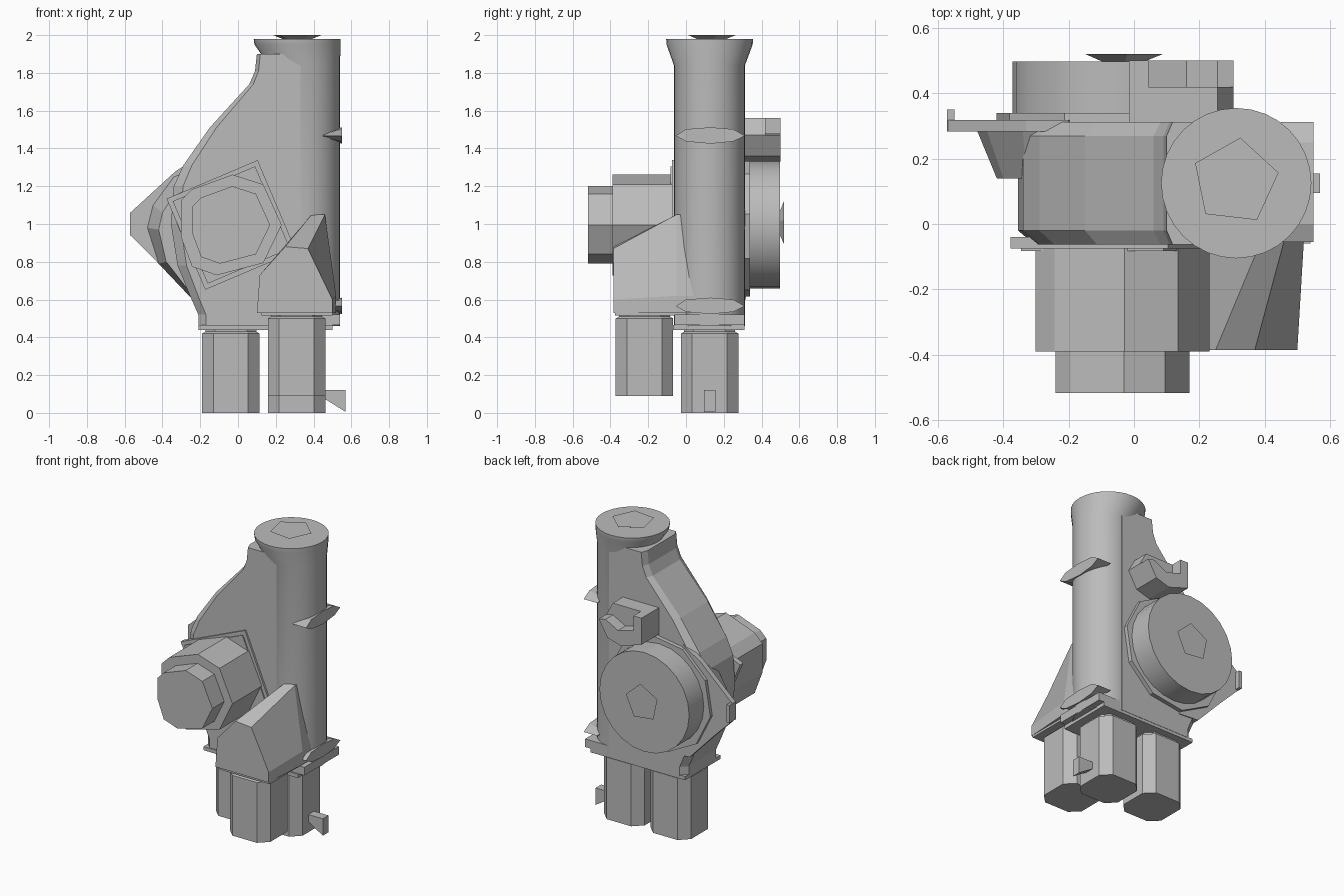
import bpy, bmesh
from math import sin, cos, pi, radians

cube = bpy.data.objects.get("Cube")
if cube:
    bpy.data.objects.remove(cube, do_unlink=True)

GREY = 0.5
grey = bpy.data.materials.new("plain grey")
grey.use_nodes = True
grey.diffuse_color = (GREY, GREY, GREY, 1)
for node in grey.node_tree.nodes:
    if node.type == 'BSDF_PRINCIPLED':
        node.inputs["Base Color"].default_value = (GREY, GREY, GREY, 1)


def loft(name, rings, smooth=False):
    """Skin a list of equal-length 3D rings and cap both ends."""
    bm = bmesh.new()
    loops = [[bm.verts.new(p) for p in ring] for ring in rings]
    n = len(loops[0])
    for a, b in zip(loops, loops[1:]):
        for i in range(n):
            j = (i + 1) % n
            bm.faces.new((a[i], a[j], b[j], b[i]))
    bm.faces.new(loops[0])
    bm.faces.new(loops[-1])
    bmesh.ops.recalc_face_normals(bm, faces=bm.faces)
    mesh = bpy.data.meshes.new(name)
    bm.to_mesh(mesh)
    bm.free()
    mesh.materials.append(grey)
    if smooth:
        for p in mesh.polygons:
            p.use_smooth = True
        mesh.set_sharp_from_angle(angle=radians(35))
    ob = bpy.data.objects.new(name, mesh)
    bpy.context.collection.objects.link(ob)
    return ob


def at_y(profile, y):
    return [(x, y, z) for x, z in profile]


def at_z(profile, z):
    return [(x, y, z) for x, y in profile]


def slab_y(name, profile, y0, y1, smooth=False):
    return loft(name, [at_y(profile, y0), at_y(profile, y1)], smooth)


def ngon(cx, cy, r, n, turn=0.0):
    return [(cx + r * cos(turn + 2 * pi * i / n), cy + r * sin(turn + 2 * pi * i / n))
            for i in range(n)]


def chamfered(cx, cy, h, c):
    """Square of half width h with corners cut by c."""
    k = h - c
    return [(cx + x, cy + y) for x, y in
            ((h, -k), (h, k), (k, h), (-k, h), (-h, k), (-h, -k), (-k, -h), (k, -h))]


def rect(x0, x1, y0, y1):
    return [(x0, y0), (x1, y0), (x1, y1), (x0, y1)]


# Main body: tall profile with chamfered left rim
body = [(0.36, 0.46), (-0.21, 0.46), (-0.21, 0.52), (-0.25, 0.61), (-0.32, 0.78),
        (-0.355, 1.0), (-0.34, 1.2), (-0.29, 1.31), (-0.15, 1.51), (0.06, 1.74),
        (0.09, 1.81), (0.1, 1.9), (0.36, 1.9)]


def narrowed(f):
    return [(0.36 + (x - 0.36) * f, z) for x, z in body]


loft("body", [at_y(narrowed(0.93), -0.062), at_y(body, -0.02),
              at_y(body, 0.27), at_y(narrowed(0.93), 0.312)])

# Round column with flared head
column = [(0.352, 0.124, 0.188, 0.46), (0.352, 0.124, 0.188, 1.84),
          (0.315, 0.125, 0.228, 1.95), (0.313, 0.125, 0.23, 1.98)]
loft("column", [at_z(ngon(x, y, r, 32), z) for x, y, r, z in column], True)

# Flared five-sided studs on the head and the rear drum
loft("head_stud", [at_z(ngon(0.31, 0.13, 0.07, 5, 0.2), 1.975),
                   at_z(ngon(0.31, 0.13, 0.135, 5, 0.2), 2.0)])
loft("drum_stud", [at_y(ngon(-0.035, 1.0, 0.05, 5, 0.2), 0.49),
                   at_y(ngon(-0.035, 1.0, 0.125, 5, 0.2), 0.52)])

# Rear drum on its faceted collar
slab_y("drum_collar", ngon(-0.04, 0.995, 0.385, 10, 0.15), 0.28, 0.34)
slab_y("drum", ngon(-0.035, 0.995, 0.337, 24), 0.3, 0.497, True)

# Front knob: thin square plates, large block and smaller cap
slab_y("knob_plate", ngon(-0.035, 0.995, 0.37, 4, radians(68)), -0.075, -0.04)
slab_y("knob_seat", ngon(-0.035, 0.995, 0.335, 4, radians(68)), -0.083, -0.07)
knob = [(-0.205, 0.1), (-0.16, 0.145), (0.005, 0.205), (0.13, 0.165),
        (0.205, 0.0), (0.13, -0.155), (-0.06, -0.205), (-0.16, -0.17), (-0.205, -0.05)]
for name, size, y0, y1 in (("knob_block", 1.3, -0.39, -0.04), ("knob_cap", 1.0, -0.518, -0.38)):
    slab_y(name, [(-0.035 + x * size, 0.995 + z * size) for x, z in knob], y0, y1)

# Front housing over the forward leg
front = [(0.1, 0.53), (0.115, 0.73), (0.25, 0.88), (0.37, 0.87), (0.5, 0.6), (0.5, 0.53)]
rear = [(0.1, 0.53), (0.115, 0.73), (0.39, 1.05), (0.46, 1.05), (0.52, 0.62), (0.52, 0.53)]
loft("front_housing", [at_y(front, -0.385), at_y(rear, -0.05), at_y(rear, 0.05)])

# Left side flange, its tab and the tapered chunk in front of it
flange = [(-0.2, 1.36), (-0.33, 1.28), (-0.57, 1.06), (-0.57, 0.94), (-0.43, 0.8),
          (-0.25, 0.61), (-0.1, 0.6)]
slab_y("side_flange", flange, 0.283, 0.318)
slab_y("side_flange_tab", rect(-0.572, -0.55, 0.94, 1.06), 0.283, 0.35)
outer = [(-0.2, 1.3), (-0.34, 1.25), (-0.45, 1.1), (-0.48, 0.98), (-0.42, 0.79),
         (-0.24, 0.6), (-0.1, 0.62)]
inner = [(-0.2, 1.22), (-0.33, 1.17), (-0.4, 1.06), (-0.42, 0.97), (-0.38, 0.8),
         (-0.24, 0.62), (-0.1, 0.62)]
loft("side_chunk", [at_y(inner, 0.14), at_y(outer, 0.285)])

# Rear bracket with a notched lip
slab_y("bracket_base", [(-0.015, 1.56), (0.255, 1.56), (0.305, 1.47), (0.24, 1.36),
                        (0.14, 1.33), (-0.015, 1.38)], 0.3, 0.42)
slab_y("bracket_lip", [(-0.015, 1.56), (0.045, 1.56), (0.045, 1.46), (0.16, 1.43),
                       (0.255, 1.48), (0.305, 1.47), (0.24, 1.36), (0.14, 1.33),
                       (-0.015, 1.38)], 0.42, 0.5)

# Lens-shaped fins on the column
lens = [(-0.055, 0.0), (0.0, 0.035), (0.13, 0.045), (0.25, 0.035), (0.312, 0.0),
        (0.25, -0.03), (0.13, -0.042), (0.0, -0.03)]
for name, z in (("upper_fin", 1.467), ("lower_fin", 0.565)):
    loft(name, [[(0.45, y, z + 0.3 * h) for y, h in lens],
                [(0.55, y, z + h) for y, h in lens]])

# Thin sole plates above the legs
loft("rear_sole", [at_z(rect(-0.21, 0.5, -0.07, 0.31), z) for z in (0.44, 0.465)])
loft("front_sole", [at_z(rect(0.125, 0.5, -0.375, 0.0), z) for z in (0.515, 0.535)])
loft("column_foot", [at_z(rect(0.3, 0.54, -0.06, 0.31), z) for z in (0.465, 0.52)])

# Three chamfered legs with narrow necks
for name, x, y, low, high in (("left_leg", 0.31, 0.125, 0.0, 0.44),
                              ("right_leg", -0.038, 0.125, 0.0, 0.44),
                              ("front_leg", 0.31, -0.22, 0.09, 0.52)):
    wide, neck = chamfered(x, y, 0.152, 0.06), chamfered(x, y, 0.135, 0.05)
    loft(name, [at_z(wide, low), at_z(wide, high - 0.02),
                at_z(neck, high - 0.01), at_z(neck, high + 0.05)])

# Wedge peg on the left leg
slab_y("leg_peg", [(0.45, 0.12), (0.57, 0.12), (0.57, 0.005), (0.45, 0.08)], 0.095, 0.155)
